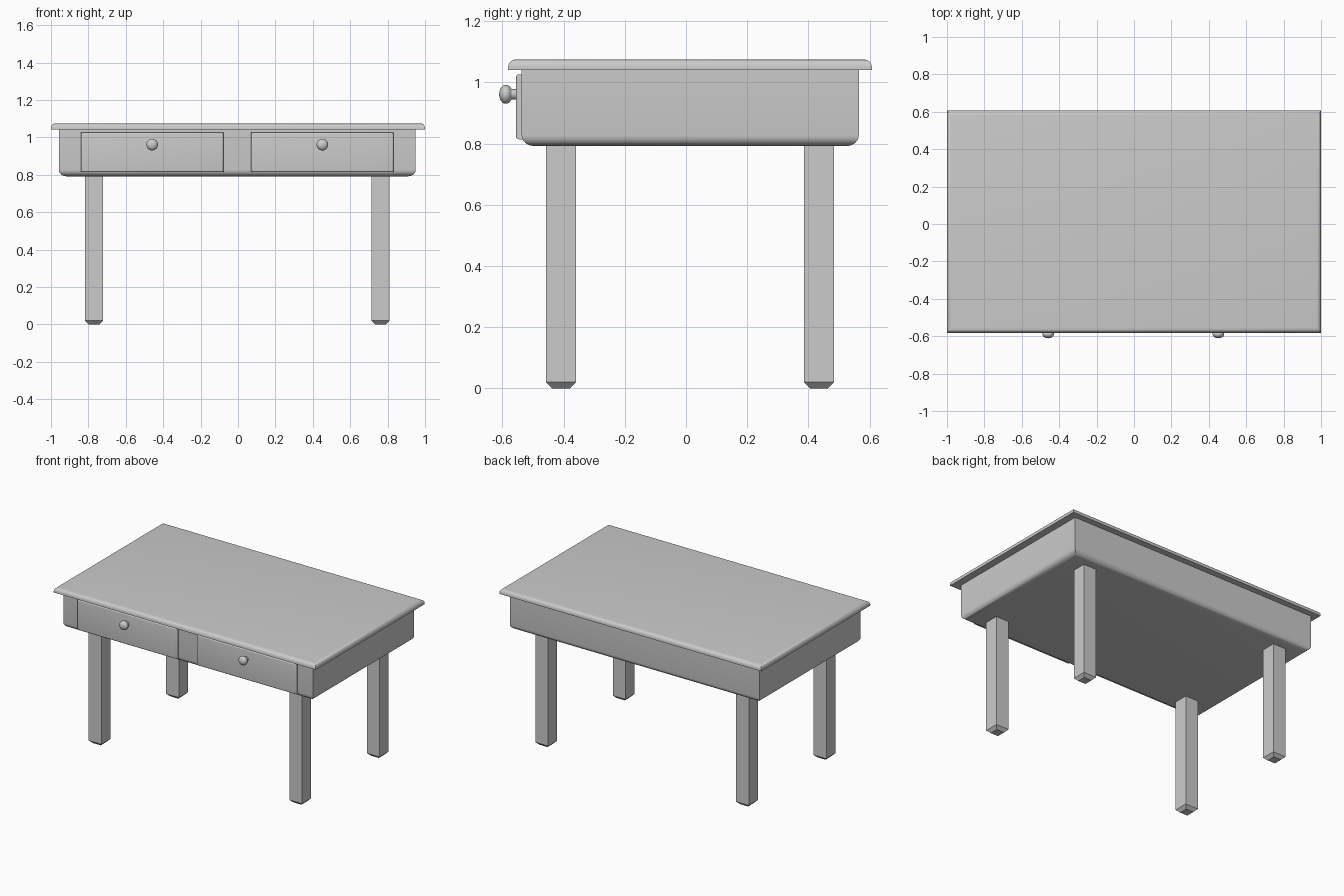
import bpy, bmesh, math
from mathutils import Matrix, Vector

if "Cube" in bpy.data.objects:
    bpy.data.objects.remove(bpy.data.objects["Cube"])

CX = -0.004                      # body is very slightly off the top's centre
FACE_FRONT = Matrix.Rotation(math.radians(90), 4, 'X')   # local z -> -y


def finish(name, bm, loc, rot=None, angle=40):
    bmesh.ops.recalc_face_normals(bm, faces=bm.faces)
    if rot:
        bmesh.ops.transform(bm, matrix=rot, verts=bm.verts)
    mesh = bpy.data.meshes.new(name)
    bm.to_mesh(mesh)
    bm.free()
    ob = bpy.data.objects.new(name, mesh)
    ob.location = loc
    bpy.context.collection.objects.link(ob)
    bpy.ops.object.select_all(action='DESELECT')
    ob.select_set(True)
    bpy.context.view_layer.objects.active = ob
    bpy.ops.object.shade_smooth_by_angle(angle=math.radians(angle))
    return ob


def slab(name, sx, sy, rings, loc, rot=None, angle=40):
    """Stack of rectangles; each ring is (height, x inset, y inset)."""
    bm = bmesh.new()
    loops = []
    for z, ix, iy in rings:
        hx, hy = sx / 2 - ix, sy / 2 - iy
        loops.append([bm.verts.new((a * hx, b * hy, z))
                      for a, b in ((-1, -1), (1, -1), (1, 1), (-1, 1))])
    for lo, hi in zip(loops, loops[1:]):
        for i in range(4):
            j = (i + 1) % 4
            bm.faces.new((lo[i], lo[j], hi[j], hi[i]))
    bm.faces.new(loops[0][::-1])
    bm.faces.new(loops[-1])
    return finish(name, bm, loc, rot, angle)


def rounded(h, rx, ry, rz, steps=6):
    """Rings for a slab of height h with its upper rim rounded."""
    arc = [math.pi / 2 * i / steps for i in range(steps + 1)]
    return [(0, 0, 0)] + [(h - rz + rz * math.sin(t), rx * (1 - math.cos(t)),
                           ry * (1 - math.cos(t))) for t in arc]


# table top with rounded upper rim
slab("table_top", 2.0, 1.19, rounded(0.034, 0.022, 0.028, 0.026), (0, 0.013, 1.041))

# body with rounded lower rim
body_rings = [(-z, ix, iy) for z, ix, iy in rounded(0.25, 0.04, 0.04, 0.035)][::-1]
slab("body", 1.908, 1.102, body_rings, (CX, 0.014, 1.042))

for sx, side in ((-1, "left"), (1, "right")):
    # legs with chamfered feet
    for y, end in ((-0.409, "front"), (0.435, "back")):
        slab(f"{end}_{side}_leg", 0.098, 0.098,
             [(0, 0.02, 0.02), (0.02, 0, 0), (0.82, 0, 0)],
             (CX + sx * 0.766, y, 0), angle=30)

    # drawer front
    x = CX + sx * 0.455
    slab(f"{side}_drawer", 0.762, 0.212, rounded(0.025, 0.01, 0.01, 0.01, 4),
         (x, -0.531, 0.92), FACE_FRONT)

    # turned knob: stem flaring into a flattened ball
    profile = [(0.017, 0), (0.017, 0.018)]
    profile += [(0.031 * math.sin(t), 0.039 - 0.022 * math.cos(t))
                for t in [math.pi * (0.2 + 0.08 * i) for i in range(10)]]
    profile.append((0, 0.061))
    bm = bmesh.new()
    vs = [bm.verts.new((r, 0, z)) for r, z in profile]
    edges = [bm.edges.new(p) for p in zip(vs, vs[1:])]
    bmesh.ops.spin(bm, geom=vs + edges, cent=(0, 0, 0), axis=(0, 0, 1),
                   angle=math.tau, steps=24)
    bmesh.ops.remove_doubles(bm, verts=bm.verts, dist=1e-5)
    finish(f"{side}_knob", bm, (x, -0.55, 0.961), FACE_FRONT)
